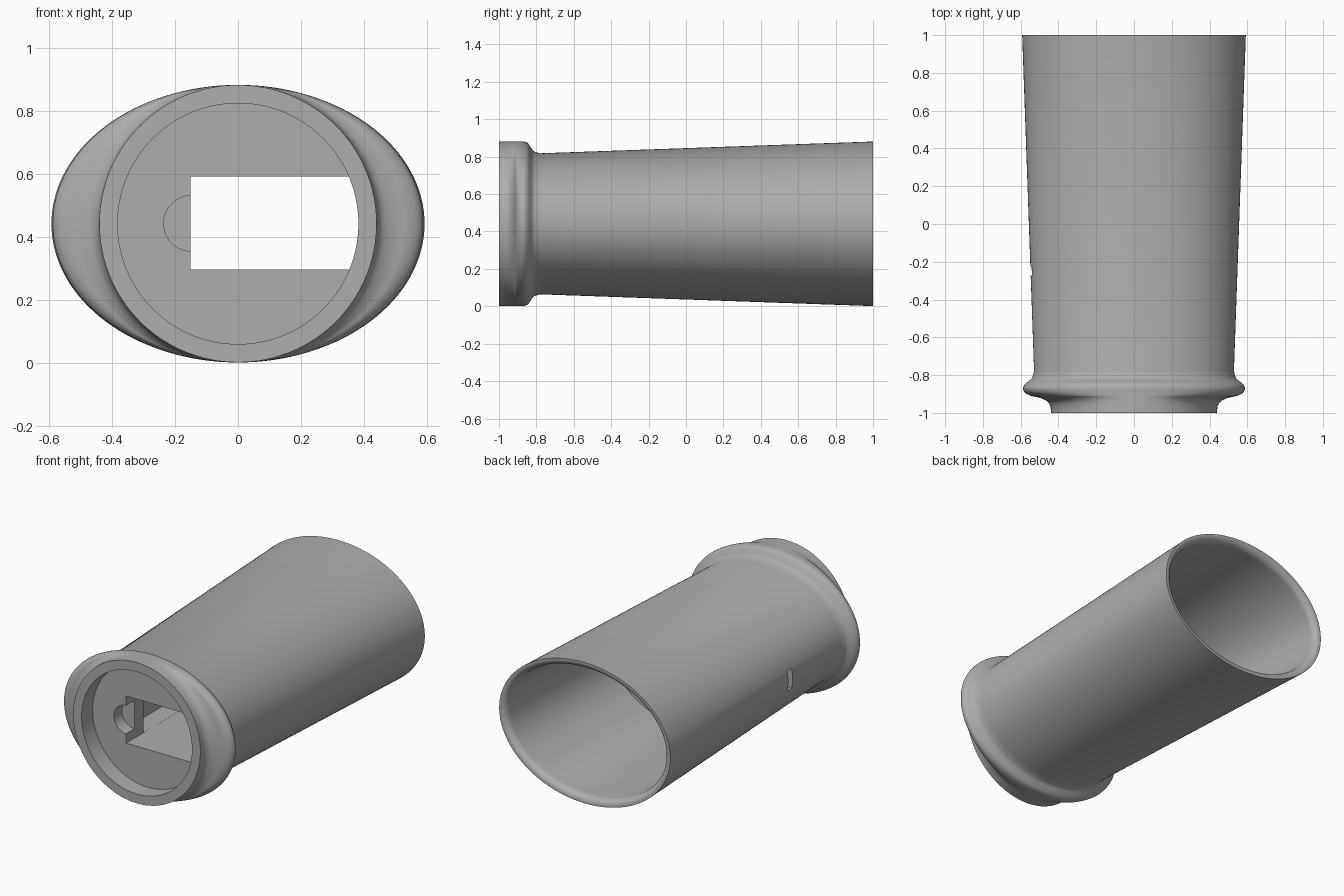
import bpy, bmesh, math
from mathutils import Vector

if "Cube" in bpy.data.objects:
    bpy.data.objects.remove(bpy.data.objects["Cube"])

ZC = 0.441      # height of the centre axis
SIDES = 128

grey = bpy.data.materials.new("plain grey")
grey.diffuse_color = (0.42, 0.42, 0.42, 1)
grey.use_nodes = True
grey.node_tree.nodes["Principled BSDF"].inputs["Base Color"].default_value = grey.diffuse_color


def smooth_path(pts, n=5):
    """Catmull-Rom curve through (y, half width, half height) points."""
    p = [Vector(q) for q in pts]
    p = [p[0]] + p + [p[-1]]
    out = []
    for i in range(1, len(p) - 2):
        a, b, c, d = p[i - 1:i + 3]
        for k in range(n):
            t = k / n
            out.append(0.5 * (2 * b + (c - a) * t + (2 * a - 5 * b + 4 * c - d) * t * t
                              + (3 * b - a - 3 * c + d) * t ** 3))
    return out + [p[-1]]


def loft(name, sections):
    """Skin elliptical sections along y and cap both ends."""
    bm = bmesh.new()
    rings = []
    for y, rx, rz in sections:
        rings.append([bm.verts.new((rx * math.cos(2 * math.pi * i / SIDES), y,
                                    ZC + rz * math.sin(2 * math.pi * i / SIDES)))
                      for i in range(SIDES)])
    for a, b in zip(rings, rings[1:]):
        for i in range(SIDES):
            j = (i + 1) % SIDES
            bm.faces.new((a[i], a[j], b[j], b[i]))
    bm.faces.new(rings[0])
    bm.faces.new(rings[-1])
    bmesh.ops.recalc_face_normals(bm, faces=bm.faces)
    me = bpy.data.meshes.new(name)
    bm.to_mesh(me)
    bm.free()
    ob = bpy.data.objects.new(name, me)
    bpy.context.collection.objects.link(ob)
    return ob


def box(name, x0, x1, y0, y1, z0, z1):
    bpy.ops.mesh.primitive_cube_add(size=1, location=((x0 + x1) / 2, (y0 + y1) / 2, (z0 + z1) / 2))
    ob = bpy.context.object
    ob.name = name
    ob.scale = (x1 - x0, y1 - y0, z1 - z0)
    return ob


def cut(target, cutter):
    cutter.hide_render = True
    bpy.context.view_layer.update()
    m = target.modifiers.new("cut", 'BOOLEAN')
    m.operation = 'DIFFERENCE'
    m.solver = 'EXACT'
    m.object = cutter
    bpy.context.view_layer.objects.active = target
    bpy.ops.object.modifier_apply(modifier=m.name)
    bpy.data.objects.remove(cutter)


# round front recess, from its floor out to the front rim
recess = [(-0.89, 0.382, 0.382), (-1.0, 0.382, 0.382)]

# round neck flaring into the oval collar, then down to the sleeve
collar = smooth_path([
    (-1.0, 0.44, 0.44), (-0.965, 0.443, 0.44), (-0.938, 0.46, 0.44), (-0.92, 0.50, 0.44),
    (-0.91, 0.545, 0.44), (-0.893, 0.577, 0.44), (-0.87, 0.588, 0.44), (-0.848, 0.577, 0.433),
    (-0.832, 0.558, 0.412), (-0.815, 0.54, 0.389), (-0.78, 0.529, 0.377)])

# tapered oval sleeve with a rounded inner lip and an open back
W, H, T = 0.592, 0.44, 0.045
lip = [(0.955 + 0.045 * math.cos(a), W - 0.008 - 0.037 * math.sin(a), H - 0.008 - 0.037 * math.sin(a))
       for a in (i * math.pi / 16 for i in range(9))]
sleeve = [(1.0, W, H)] + lip + [(0.0, 0.556 - T, 0.404 - T)]

body = loft("oval_sleeve", recess + [tuple(s) for s in collar] + sleeve)

# socket through the solid front half, wider behind the front lip
cut(body, box("socket_cutter", -0.15, 0.41, -0.896, 0.2, 0.295, 0.59))
cut(body, box("cavity_cutter", -0.265, 0.40, -0.72, 0.21, 0.2955, 0.5895))

# shallow round pocket beside the socket
bpy.ops.mesh.primitive_cylinder_add(vertices=64, radius=0.088, depth=0.14,
                                    location=(-0.148, -0.88, 0.442), rotation=(math.pi / 2, 0, 0))
pocket = bpy.context.object
pocket.name = "pocket_cutter"
cut(body, pocket)

# small slot through the left wall into the cavity
cut(body, box("slot_cutter", -0.7, -0.2, -0.272, -0.228, 0.38, 0.504))

body.data.materials.clear()
body.data.materials.append(grey)
for f in body.data.polygons:
    f.material_index = 0
bpy.ops.object.select_all(action='DESELECT')
body.select_set(True)
bpy.context.view_layer.objects.active = body
bpy.ops.object.shade_smooth_by_angle(angle=math.radians(35))
